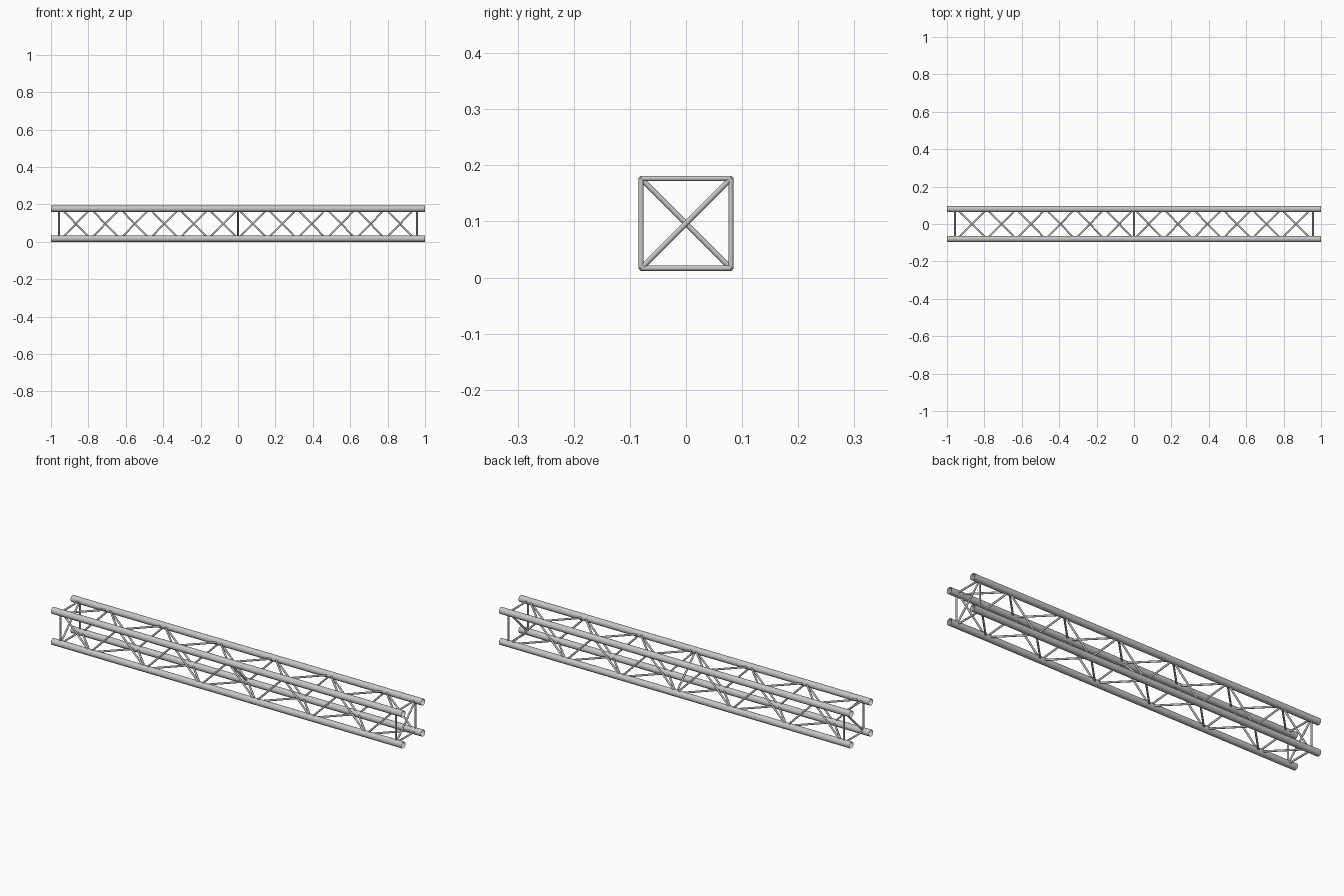
import bpy
import bmesh
from mathutils import Vector, Matrix

cube = bpy.data.objects.get("Cube")
if cube:
    bpy.data.objects.remove(cube, do_unlink=True)

SPREAD = 0.08             # chord axis distance from the centre line
CHORD_R = 0.0167
BAR_R = 0.0047
MID_Z = SPREAD + CHORD_R
PITCH = 0.1575            # length of one brace along the beam
PANELS = 6                # braces on each side of the middle
END_X = 0.957

metal = bpy.data.materials.new("Light grey metal")
metal.use_nodes = True
colour = (0.56, 0.56, 0.56, 1)
metal.diffuse_color = colour
metal.node_tree.nodes["Principled BSDF"].inputs["Base Color"].default_value = colour


def corner(x, side, level):
    """Point on a chord axis; side and level are -1 or 1."""
    return Vector((x, side * SPREAD, MID_Z + level * SPREAD))


def tubes(name, spans, radius, sides, caps):
    """One smooth object made of round tubes between pairs of points."""
    bm = bmesh.new()
    for a, b in spans:
        axis = b - a
        turn = axis.to_track_quat('Z', 'Y').to_matrix().to_4x4()
        bmesh.ops.create_cone(
            bm, cap_ends=caps, segments=sides, radius1=radius, radius2=radius,
            depth=axis.length, matrix=Matrix.Translation((a + b) / 2) @ turn)
    mesh = bpy.data.meshes.new(name)
    bm.to_mesh(mesh)
    bm.free()
    mesh.materials.append(metal)
    obj = bpy.data.objects.new(name, mesh)
    bpy.context.collection.objects.link(obj)
    bpy.ops.object.select_all(action='DESELECT')
    obj.select_set(True)
    bpy.context.view_layer.objects.active = obj
    bpy.ops.object.shade_smooth_by_angle()


# Corners in order round the section
ring = [(-1, -1), (1, -1), (1, 1), (-1, 1)]
labels = ["front_bottom", "back_bottom", "back_top", "front_top"]
faces = ["bottom", "back", "top", "front"]

# Four open chord tubes
for label, c in zip(labels, ring):
    tubes(label + "_chord", [(corner(-1, *c), corner(1, *c))], CHORD_R, 32, False)

# Zigzag braces on the four faces, meeting at shared nodes on the chords
for i, face in enumerate(faces):
    pair = (ring[i], ring[(i + 1) % 4])
    spans = []
    for n in range(-PANELS, PANELS):
        # Even nodes lie on the back bottom and front top chords
        a = pair[(n + i + 1) % 2]
        b = pair[(n + i) % 2]
        spans.append((corner(n * PITCH, *a), corner((n + 1) * PITCH, *b)))
    tubes(face + "_zigzag_braces", spans, BAR_R, 16, True)

# Square end frames, each with a cross brace
for name, x in (("left", END_X), ("right", -END_X)):
    spans = [(corner(x, *ring[i]), corner(x, *ring[(i + 1) % 4])) for i in range(4)]
    spans.append((corner(x, *ring[0]), corner(x, *ring[2])))
    tubes(name + "_end_frame", spans, BAR_R, 16, True)

# Cross brace in the middle, sloping the other way
tubes("middle_cross_brace", [(corner(0, *ring[1]), corner(0, *ring[3]))], BAR_R, 16, True)
